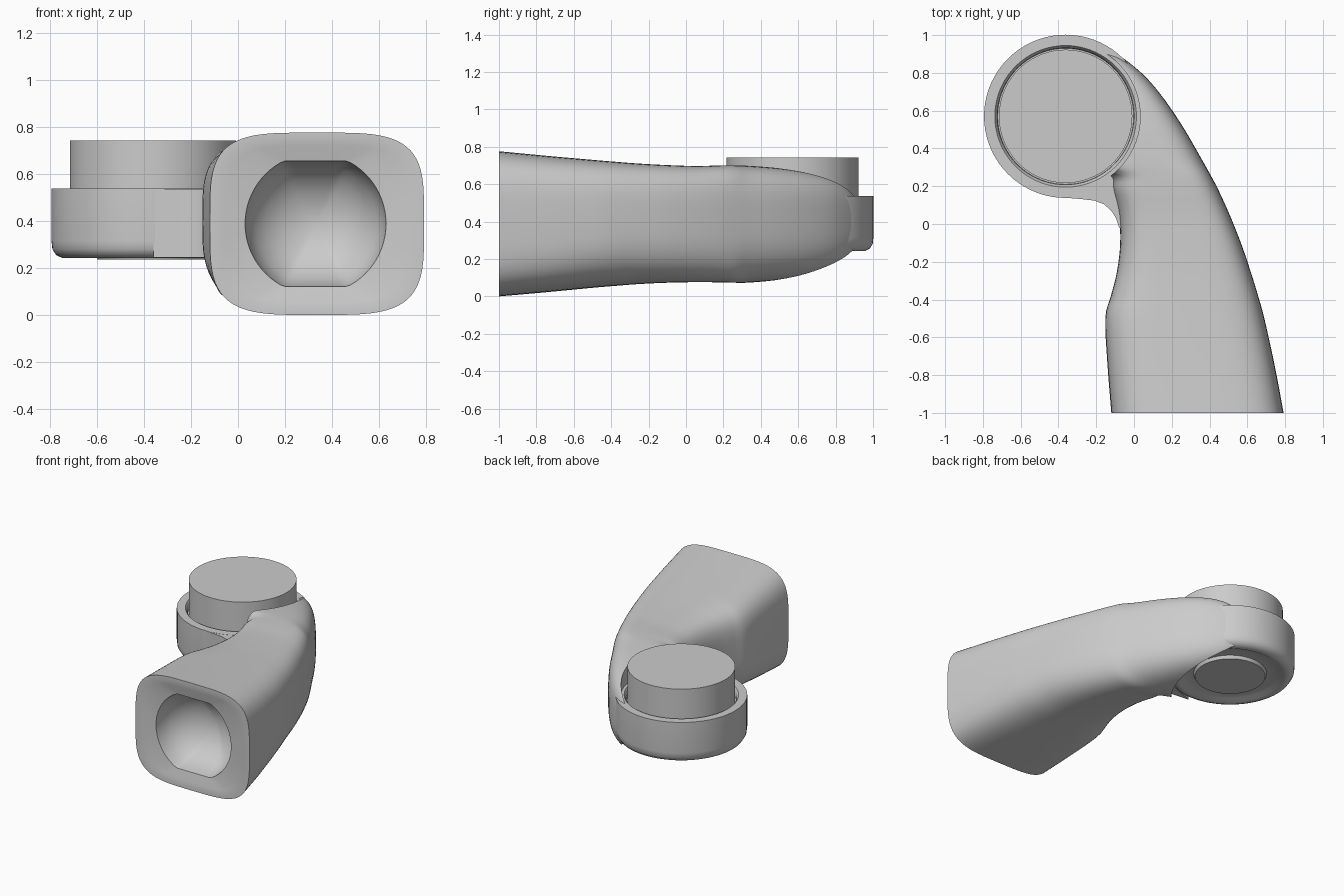
import bpy, bmesh
from math import sin, cos, pi, radians, copysign

if "Cube" in bpy.data.objects:
    bpy.data.objects.remove(bpy.data.objects["Cube"])

HX, HY = -0.362, 0.57   # hub axis
N = 72


def finish(bm, name, angle=35):
    bmesh.ops.remove_doubles(bm, verts=bm.verts, dist=1e-5)
    bmesh.ops.recalc_face_normals(bm, faces=bm.faces)
    me = bpy.data.meshes.new(name)
    bm.to_mesh(me)
    bm.free()
    ob = bpy.data.objects.new(name, me)
    bpy.context.collection.objects.link(ob)
    smooth(ob, angle)
    return ob


def smooth(ob, angle=35):
    bpy.ops.object.select_all(action='DESELECT')
    ob.select_set(True)
    bpy.context.view_layer.objects.active = ob
    bpy.ops.object.shade_smooth_by_angle(angle=radians(angle))


def loft(loops, name):
    bm = bmesh.new()
    rows = [[bm.verts.new(p) for p in lp] for lp in loops]
    for a, b in zip(rows, rows[1:]):
        n = len(a)
        for i in range(n):
            j = (i + 1) % n
            bm.faces.new((a[i], a[j], b[j], b[i]))
    bm.faces.new(rows[0])
    bm.faces.new(rows[-1])
    return finish(bm, name)


def lathe(profile, name):
    loops = [[(HX + r * cos(2 * pi * i / N), HY + r * sin(2 * pi * i / N), z)
              for i in range(N)] for r, z in profile]
    return loft(loops, name)


def section(y, x0, x1, z0, z1, scale=1.0):
    """Rounded-rectangle cross-section in the xz plane, softer below."""
    cx, cz = (x0 + x1) / 2, (z0 + z1) / 2
    low = 3.9 - 1.1 * min(1, max(0, (y + 1) / 0.7))
    pts = []
    for i in range(N):
        c, s = cos(2 * pi * i / N), sin(2 * pi * i / N)
        e = 2 / (4.0 if s > 0 else low)
        pts.append((cx + scale * (x1 - x0) / 2 * copysign(abs(c) ** e, c), y,
                    cz + scale * (z1 - z0) / 2 * copysign(abs(s) ** e, s)))
    return pts


def socket(y, r, clip):
    """Round opening with flats at top and bottom."""
    return [(0.33 + r * cos(2 * pi * i / N), y,
             0.388 + max(-clip, min(clip, r * sin(2 * pi * i / N)))) for i in range(N)]


def catmull(p0, p1, p2, p3, t):
    return [0.5 * (2 * b + (c - a) * t + (2 * a - 5 * b + 4 * c - d) * t * t
                   + (3 * b - a - 3 * c + d) * t ** 3)
            for a, b, c, d in zip(p0, p1, p2, p3)]


# Arm stations: y, left, right, bottom, top
st = [(-1, -.12, .792, .0, .776), (-.75, -.14, .745, .022, .752),
      (-.5, -.152, .69, .046, .73), (-.38, -.122, .657, .056, .72),
      (-.25, -.09, .617, .066, .71), (-.1, -.073, .566, .073, .702),
      (.05, -.08, .506, .076, .697), (.18, -.11, .447, .075, .70),
      (.26, -.13, .405, .073, .70), (.34, -.3, .36, .074, .698),
      (.5, -.36, .268, .088, .685), (.65, -.36, .168, .112, .662),
      (.77, -.36, .07, .148, .63), (.85, -.36, -.02, .19, .59),
      (.9, -.36, -.09, .24, .54)]
stations = []
for k in range(len(st) - 1):
    q = [st[max(k - 1, 0)], st[k], st[k + 1], st[min(k + 2, len(st) - 1)]]
    stations += [catmull(*q, t / 4) for t in range(4)]
stations.append(st[-1])

# Arm: bowl, nearly flat lip, then the outer body
bowl = [socket(-0.98 + 0.26 * sin(a), 0.3 * cos(a), 0.268 * cos(a))
        for a in (radians(d) for d in (86, 75, 60, 45, 30, 15, 0))]
lip = [section(y, *st[0][1:], s) for y, s in ((-.995, .86), (-1, .93))]
arm = loft(bowl + lip + [section(*s) for s in stations], "arm")

# Round clearance around the button
cutter = lathe([(.395, -.2), (.395, 1.2)], "clearance_cutter")
cutter.hide_render = True
mod = arm.modifiers.new("clearance", 'BOOLEAN')
mod.object = cutter
mod.operation = 'DIFFERENCE'
mod.solver = 'EXACT'
bpy.context.view_layer.objects.active = arm
bpy.ops.object.modifier_apply(modifier=mod.name)
bpy.data.objects.remove(cutter)
smooth(arm)

# Hub cup: raised disc and shallow dish below, flat rim above
lathe([(.01, .236), (.235, .236), (.245, .258), (.33, .258), (.36, .242),
       (.385, .242), (.412, .255), (.428, .28), (.432, .315), (.432, .538),
       (.375, .538), (.362, .52), (.36, .49), (.01, .49)], "hub_cup")

# Button
lathe([(.01, .47), (.353, .47), (.353, .742), (.01, .742)], "button")

# Filleted web between hub and arm
outline = [(-.36, .139), (-.27, .131), (-.21, .124), (-.16, .105), (-.12, .07),
           (-.095, .03), (-.078, -.02), (-.03, -.02), (-.03, .3), (-.1, .29), (-.2, .2)]
loft([[(x, y, z) for x, y in outline] for z in (.245, .537)], "web")
